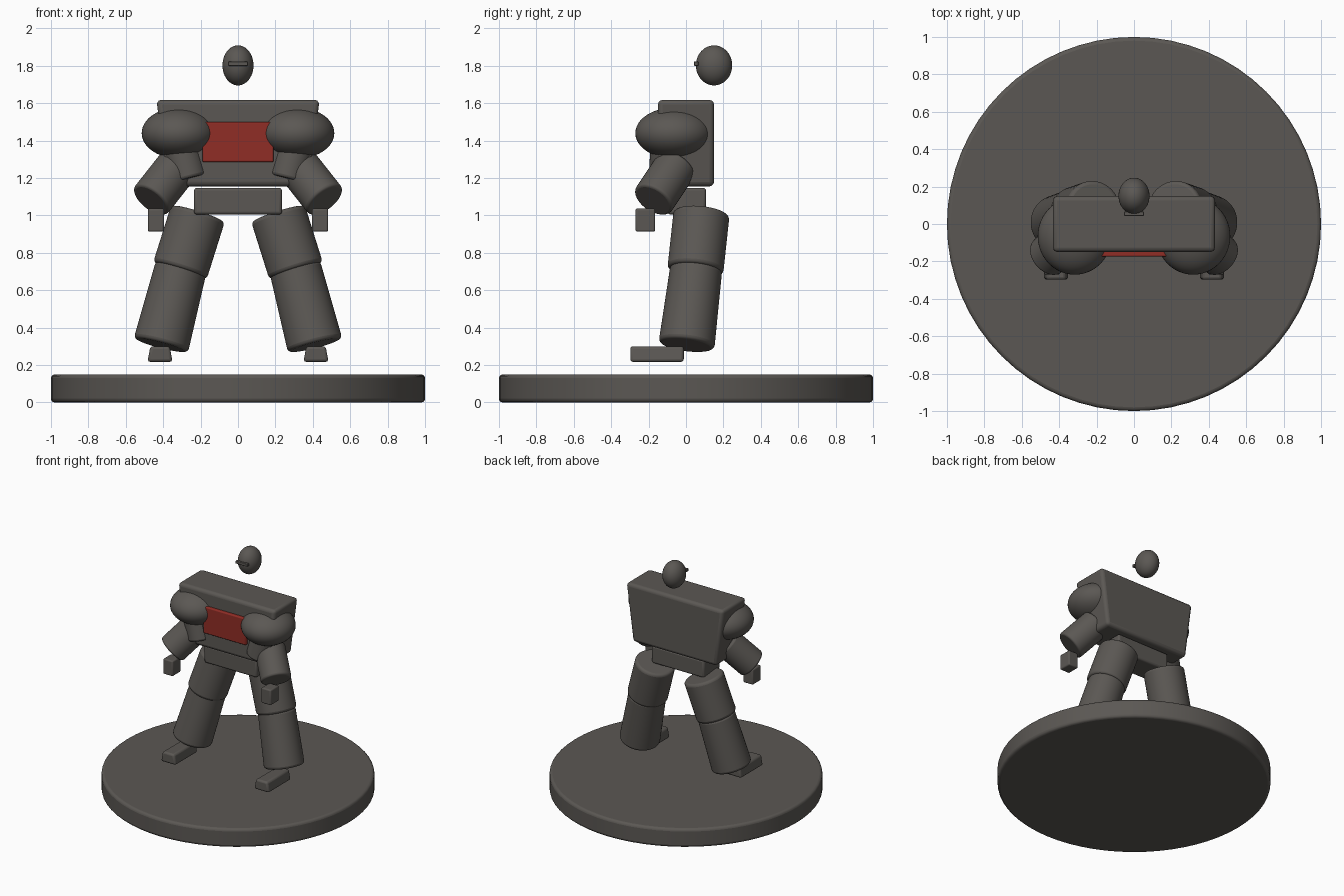
import bpy, bmesh, math
from mathutils import Vector

if "Cube" in bpy.data.objects:
    bpy.data.objects.remove(bpy.data.objects["Cube"])


def colour(name, rgb):
    mat = bpy.data.materials.new(name)
    mat.diffuse_color = (*rgb, 1)
    mat.use_nodes = True
    mat.node_tree.nodes["Principled BSDF"].inputs["Base Color"].default_value = mat.diffuse_color
    return mat


dark = colour("dark_grey", (0.105, 0.097, 0.088))
red = colour("red", (0.28, 0.026, 0.019))


def finish(obj, name, bevel=0.0, material=dark):
    """Name and colour the part, round its hard edges and shade smooth."""
    obj.name = name
    obj.data.materials.append(material)
    if bevel:
        mod = obj.modifiers.new("Bevel", 'BEVEL')
        mod.width = bevel
        mod.segments = 3
        mod.limit_method = 'ANGLE'
        mod.angle_limit = math.radians(40)
    bpy.ops.object.shade_smooth_by_angle(angle=math.radians(35))
    return obj


def box(name, x, y, z, bevel=0.015, top=1.0, bottom=1.0, material=dark):
    """Box from (min, max) ranges; top and bottom scale the x width there."""
    bpy.ops.mesh.primitive_cube_add(size=1)
    obj = bpy.context.object
    for v in obj.data.vertices:
        t = top if v.co.z > 0 else bottom
        v.co = ((x[0] + x[1]) / 2 + v.co.x * (x[1] - x[0]) * t,
                (y[0] + y[1]) / 2 + v.co.y * (y[1] - y[0]),
                (z[0] + z[1]) / 2 + v.co.z * (z[1] - z[0]))
    return finish(obj, name, bevel, material)


def limb(name, start, end, r_start, r_end, bevel=0.015):
    """Slightly tapered cylinder between two points."""
    a, b = Vector(start), Vector(end)
    bpy.ops.mesh.primitive_cone_add(vertices=64, radius1=r_start, radius2=r_end,
                                    depth=(b - a).length, location=(a + b) / 2)
    obj = bpy.context.object
    obj.rotation_euler = (b - a).to_track_quat('Z', 'Y').to_euler()
    return finish(obj, name, bevel)


def ball(name, centre, radii):
    bpy.ops.mesh.primitive_uv_sphere_add(segments=48, ring_count=24, radius=1, location=centre)
    obj = bpy.context.object
    obj.scale = radii
    return finish(obj, name)


# Round display base
limb("base", (0, 0, 0), (0, 0, 0.15), 1.0, 1.0, 0.02)

# Torso, pelvis and chest panel
box("torso", (-0.436, 0.436), (-0.15, 0.15), (1.155, 1.617), 0.025, bottom=0.86)
box("pelvis", (-0.235, 0.235), (-0.10, 0.107), (1.005, 1.147))
box("chest_panel", (-0.19, 0.19), (-0.175, -0.13), (1.285, 1.50), 0.008, material=red)

# Head and visor
ball("head", (0, 0.15, 1.802), (0.083, 0.097, 0.107))
box("visor", (-0.053, 0.053), (0.043, 0.066), (1.80, 1.823), 0.004)

# Arms and legs on both sides
for side, s in (("left", -1), ("right", 1)):
    def pt(x, y, z):
        return (s * x, y, z)

    def span(a, b):
        return tuple(sorted((s * a, s * b)))

    ball(side + "_shoulder", pt(0.317, -0.065, 1.44), (0.198, 0.206, 0.136))
    limb(side + "_upper_arm", pt(0.33, -0.085, 1.45), pt(0.263, -0.10, 1.195), 0.10, 0.10)
    limb(side + "_forearm", pt(0.32, -0.053, 1.265), pt(0.466, -0.176, 1.08), 0.114, 0.114)
    box(side + "_hand", span(0.395, 0.482), (-0.27, -0.165), (0.913, 1.037), 0.01)
    limb(side + "_thigh", pt(0.214, 0.083, 1.01), pt(0.31, 0.05, 0.705), 0.15, 0.15, 0.02)
    limb(side + "_shin", pt(0.305, 0.055, 0.72), pt(0.412, 0.003, 0.306), 0.139, 0.15, 0.02)
    box(side + "_foot", span(0.35, 0.484), (-0.298, -0.012), (0.217, 0.30), 0.015, top=0.77)
